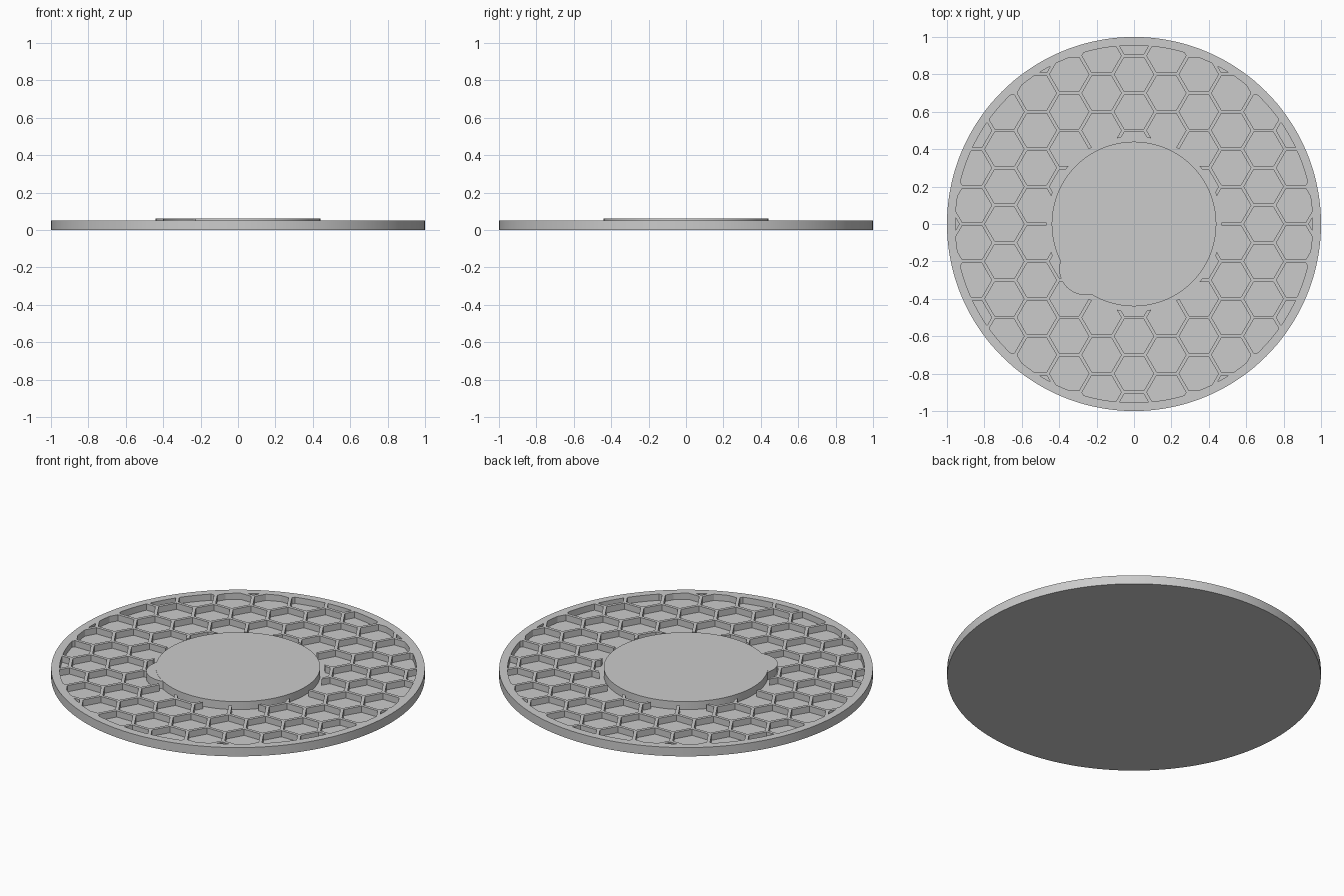
import bpy, bmesh, math
from mathutils import Matrix

cube = bpy.data.objects.get("Cube")
if cube:
    bpy.data.objects.remove(cube, do_unlink=True)

SEGMENTS = 144
RIM_TOP, FLOOR, HUB_TOP = 0.052, 0.015, 0.062
RIM_INNER, HUB_RADIUS, LATTICE_INNER = 0.955, 0.44, 0.467
PITCH, WALL = 0.2, 0.018

grey = bpy.data.materials.new("plain grey")
grey.use_nodes = True
colour = (0.6, 0.6, 0.6, 1)
grey.diffuse_color = colour
grey.node_tree.nodes["Principled BSDF"].inputs["Base Color"].default_value = colour


def add_object(name, bm):
    bmesh.ops.recalc_face_normals(bm, faces=bm.faces)
    mesh = bpy.data.meshes.new(name)
    bm.to_mesh(mesh)
    bm.free()
    mesh.materials.append(grey)
    obj = bpy.data.objects.new(name, mesh)
    bpy.context.collection.objects.link(obj)
    return obj


def select(obj):
    bpy.ops.object.select_all(action="DESELECT")
    obj.select_set(True)
    bpy.context.view_layer.objects.active = obj


def lathe(name, profile, closed=False):
    bm = bmesh.new()
    verts = [bm.verts.new((r, 0, z)) for r, z in profile]
    edges = [bm.edges.new(pair) for pair in zip(verts, verts[1:])]
    if closed:
        edges.append(bm.edges.new((verts[-1], verts[0])))
    bmesh.ops.spin(bm, geom=verts + edges, cent=(0, 0, 0), axis=(0, 0, 1),
                   angle=math.tau, steps=SEGMENTS, use_duplicate=False)
    bmesh.ops.remove_doubles(bm, verts=bm.verts, dist=1e-5)
    return add_object(name, bm)


def add_prism(bm, x, y, radius, low, high, sides):
    place = Matrix.Translation((x, y, (low + high) / 2))
    # Turn the first corner onto the x axis
    turn = Matrix.Rotation(math.pi / 2, 4, "Z")
    bmesh.ops.create_cone(bm, cap_ends=True, segments=sides, radius1=radius,
                          radius2=radius, depth=high - low, matrix=place @ turn)


# Dish with raised rim and central hub
dish = lathe("dish", [(0, 0), (1, 0), (1, RIM_TOP), (RIM_INNER, RIM_TOP),
                      (RIM_INNER, FLOOR), (HUB_RADIUS, FLOOR),
                      (HUB_RADIUS, HUB_TOP), (0, HUB_TOP)])

# Honeycomb walls: a ring with hexagonal cells cut out
honeycomb = lathe("honeycomb_walls",
                  [(LATTICE_INNER, FLOOR), (RIM_INNER, FLOOR),
                   (RIM_INNER, RIM_TOP), (LATTICE_INNER, RIM_TOP)], closed=True)
bm = bmesh.new()
column_step = PITCH * math.sqrt(3) / 2
cell_radius = (PITCH - WALL) / math.sqrt(3)
for column in range(-6, 7):
    for row in range(-6, 7):
        x = column * column_step
        y = (row + 0.5 * (column % 2)) * PITCH
        if 0.3 < math.hypot(x, y) < 1.08:
            add_prism(bm, x, y, cell_radius, -0.1, 0.2, 6)
cutter = add_object("cell_cutter", bm)
cutter.hide_render = True
cut = honeycomb.modifiers.new("cells", "BOOLEAN")
cut.operation, cut.object, cut.solver = "DIFFERENCE", cutter, "EXACT"
select(honeycomb)
bpy.ops.object.modifier_apply(modifier=cut.name)
bpy.data.objects.remove(cutter, do_unlink=True)

# Small bulge on the side of the hub
bm = bmesh.new()
add_prism(bm, -0.26, -0.24, 0.14, FLOOR, HUB_TOP - 0.002, 48)
bulge = add_object("hub_bulge", bm)

for obj in (dish, bulge):
    select(obj)
    bpy.ops.object.shade_smooth_by_angle(angle=math.radians(30))
